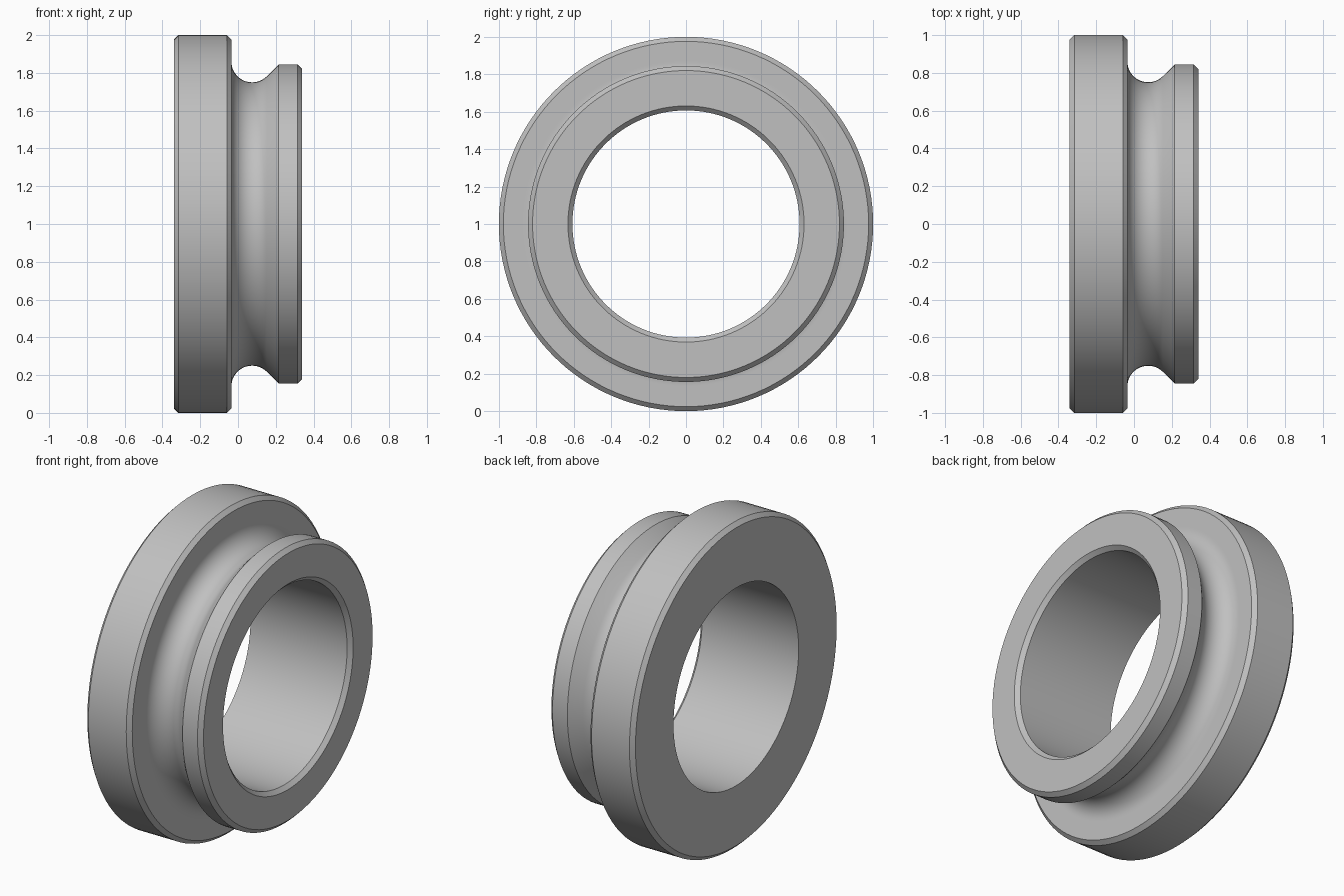
import bpy
import bmesh
from math import cos, sin, pi, radians
from mathutils import Vector

cube = bpy.data.objects.get("Cube")
if cube:
    bpy.data.objects.remove(cube, do_unlink=True)

SEGMENTS = 128
BORE, FLANGE, LIP = 0.607, 1.0, 0.844    # radii
BACK, STEP, END = -0.34, -0.035, 0.34    # positions along the axis
BEVEL = 0.024
GROOVE_X, GROOVE_R, GROOVE_SIZE = 0.075, 0.86, 0.11

# Cross-section as (axis position, radius): flange first
profile = [
    (BACK, BORE),
    (BACK, FLANGE - BEVEL),
    (BACK + BEVEL, FLANGE),
    (STEP - BEVEL, FLANGE),
    (STEP, FLANGE - BEVEL),
    (STEP, GROOVE_R + 0.01),
]

# Round groove, sweeping from the flange face to a 45 degree ramp
STEPS = 16
for i in range(STEPS + 1):
    a = pi + 0.75 * pi * i / STEPS
    profile.append((GROOVE_X + GROOVE_SIZE * cos(a),
                    GROOVE_R + GROOVE_SIZE * sin(a)))
ramp_x, ramp_r = profile[-1]

# Ramp, lip and bevelled bore mouth
profile += [
    (ramp_x + LIP - ramp_r, LIP),
    (END - BEVEL, LIP),
    (END, LIP - BEVEL),
    (END, BORE + BEVEL),
    (END - BEVEL, BORE),
]

# Revolve the closed section about the x axis
bm = bmesh.new()
verts = [bm.verts.new((x, 0, r)) for x, r in profile]
edges = [bm.edges.new((v, verts[(i + 1) % len(verts)]))
         for i, v in enumerate(verts)]
bmesh.ops.spin(bm, geom=verts + edges, cent=Vector((0, 0, 0)),
               axis=Vector((1, 0, 0)), angle=2 * pi, steps=SEGMENTS)
bmesh.ops.remove_doubles(bm, verts=bm.verts[:], dist=0.0001)
bmesh.ops.translate(bm, verts=bm.verts[:], vec=(0, 0, FLANGE))
bmesh.ops.recalc_face_normals(bm, faces=bm.faces[:])
mesh = bpy.data.meshes.new("grooved_flange_ring")
bm.to_mesh(mesh)
bm.free()

ring = bpy.data.objects.new("grooved_flange_ring", mesh)
bpy.context.collection.objects.link(ring)

# Plain grey metal
grey = bpy.data.materials.new("plain grey")
grey.use_nodes = True
colour = (0.53, 0.53, 0.53, 1)
grey.diffuse_color = colour
for node in grey.node_tree.nodes:
    if node.type == 'BSDF_PRINCIPLED':
        node.inputs["Base Color"].default_value = colour
mesh.materials.append(grey)

# Smooth round surfaces with crisp bevel edges
bpy.ops.object.select_all(action='DESELECT')
ring.select_set(True)
bpy.context.view_layer.objects.active = ring
bpy.ops.object.shade_smooth_by_angle(angle=radians(30))
